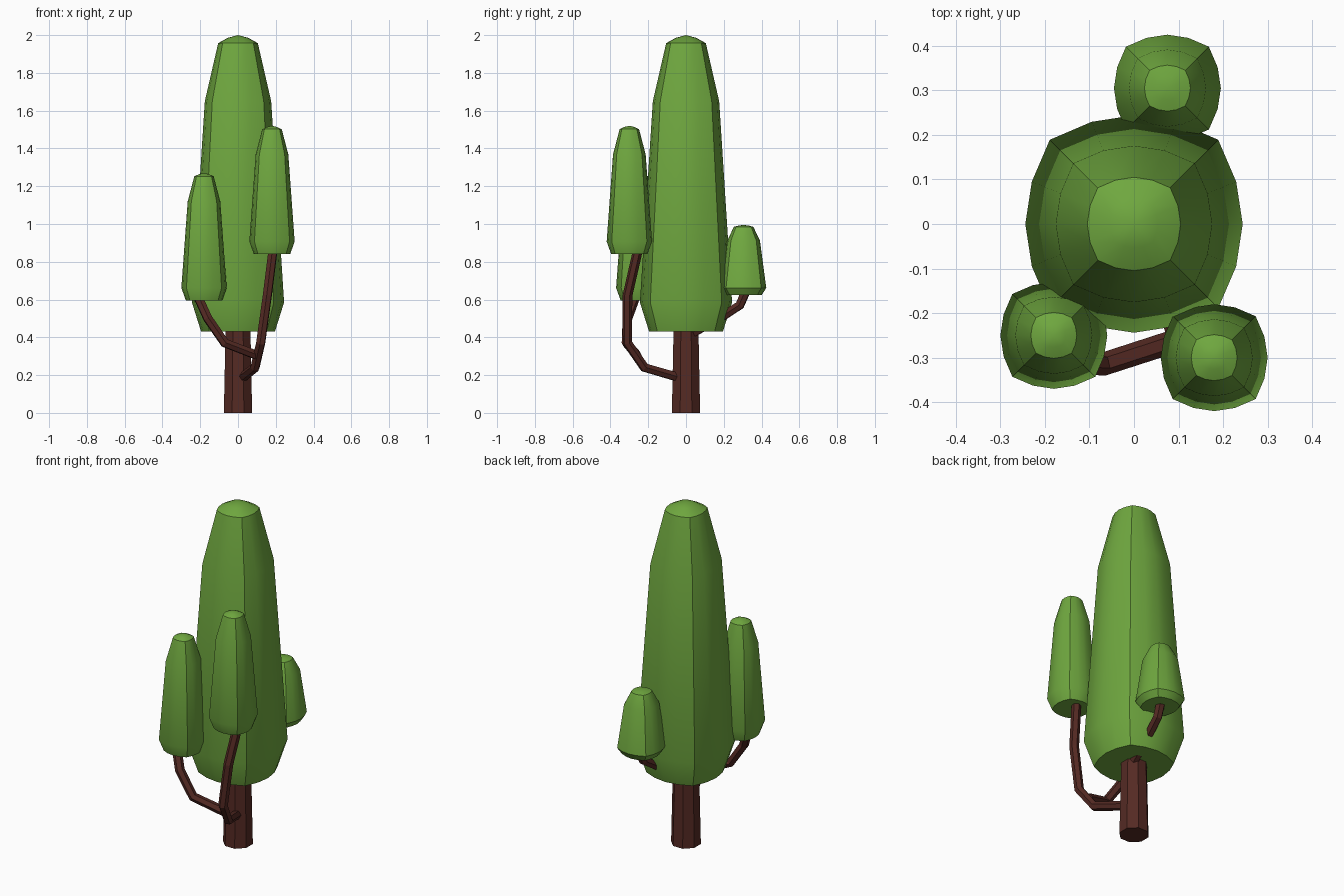
import bpy, bmesh, math
from math import pi

if "Cube" in bpy.data.objects:
    bpy.data.objects.remove(bpy.data.objects["Cube"])


def material(name, rgb):
    m = bpy.data.materials.new(name)
    m.diffuse_color = (*rgb, 1)
    m.use_nodes = True
    m.node_tree.nodes["Principled BSDF"].inputs["Base Color"].default_value = m.diffuse_color
    return m


green = material("leaves", (0.16, 0.39, 0.05))
brown = material("bark", (0.09, 0.023, 0.017))

# Rounded-square outline: one side of four points, turned four times
SIDE = [(1, 0), (0.94, 0.39), (0.775, 0.775), (0.39, 0.94)]
OUTLINE = []
for q in range(4):
    for x, y in SIDE:
        for _ in range(q):
            x, y = -y, x
        OUTLINE.append((x, y))

# Crown profile: (width fraction, height fraction), domed at the top
PROFILE = [(0.80, 0), (1, 0.0987), (0.72, 0.777), (0.43, 0.973), (0.22, 0.991)]


def loft(name, rings, mat, apex=None):
    bm = bmesh.new()
    loops = [[bm.verts.new(p) for p in ring] for ring in rings]
    n = len(loops[0])
    for a, b in zip(loops, loops[1:]):
        for i in range(n):
            j = (i + 1) % n
            bm.faces.new((a[i], a[j], b[j], b[i]))
    bm.faces.new(loops[0][::-1])
    if apex:
        tip = bm.verts.new(apex)
        for i in range(n):
            bm.faces.new((loops[-1][i], loops[-1][(i + 1) % n], tip))
    else:
        bm.faces.new(loops[-1])
    me = bpy.data.meshes.new(name)
    bm.to_mesh(me)
    bm.free()
    me.materials.append(mat)
    ob = bpy.data.objects.new(name, me)
    bpy.context.collection.objects.link(ob)
    return ob


def crown(name, x, y, half, z0, z1):
    rings = [[(x + u * half * w, y + v * half * w, z0 + (z1 - z0) * h)
              for u, v in OUTLINE] for w, h in PROFILE]
    ob = loft(name, rings, green, (x, y, z1))
    bpy.ops.object.select_all(action='DESELECT')
    ob.select_set(True)
    bpy.context.view_layer.objects.active = ob
    bpy.ops.object.shade_smooth_by_angle(angle=math.radians(30))


def branch(name, points, radius=0.026):
    cu = bpy.data.curves.new(name, 'CURVE')
    cu.dimensions = '3D'
    cu.bevel_depth = radius
    cu.bevel_resolution = 1
    cu.use_fill_caps = True
    sp = cu.splines.new('POLY')
    sp.points.add(len(points) - 1)
    for p, co in zip(sp.points, points):
        p.co = (*co, 1)
    sp.use_smooth = False
    cu.materials.append(brown)
    bpy.context.collection.objects.link(bpy.data.objects.new(name, cu))


# Leaf crowns
crown("main_crown", 0, 0, 0.244, 0.43, 2.0)
crown("right_front_crown", 0.18, -0.30, 0.12, 0.84, 1.52)
crown("left_front_crown", -0.18, -0.25, 0.12, 0.595, 1.27)
crown("back_crown", 0.075, 0.305, 0.12, 0.625, 0.995)

# Eight-sided trunk, slightly tapered
loft("trunk", [[(r * math.cos(pi / 8 + k * pi / 4), r * math.sin(pi / 8 + k * pi / 4), z)
                for k in range(8)] for r, z in ((0.081, 0), (0.07, 0.5))], brown)

# Branches; the left one forks from the right one
branch("right_front_branch", [(0.02, -0.03, 0.185), (0.09, -0.22, 0.24), (0.12, -0.31, 0.37),
                              (0.155, -0.31, 0.62), (0.185, -0.255, 0.86)])
branch("left_front_branch", [(0.10, -0.26, 0.305), (-0.07, -0.315, 0.37),
                             (-0.16, -0.31, 0.50), (-0.21, -0.27, 0.61)])
branch("back_branch", [(0.03, 0.03, 0.42), (0.06, 0.20, 0.515),
                       (0.075, 0.285, 0.57), (0.08, 0.315, 0.64)])
